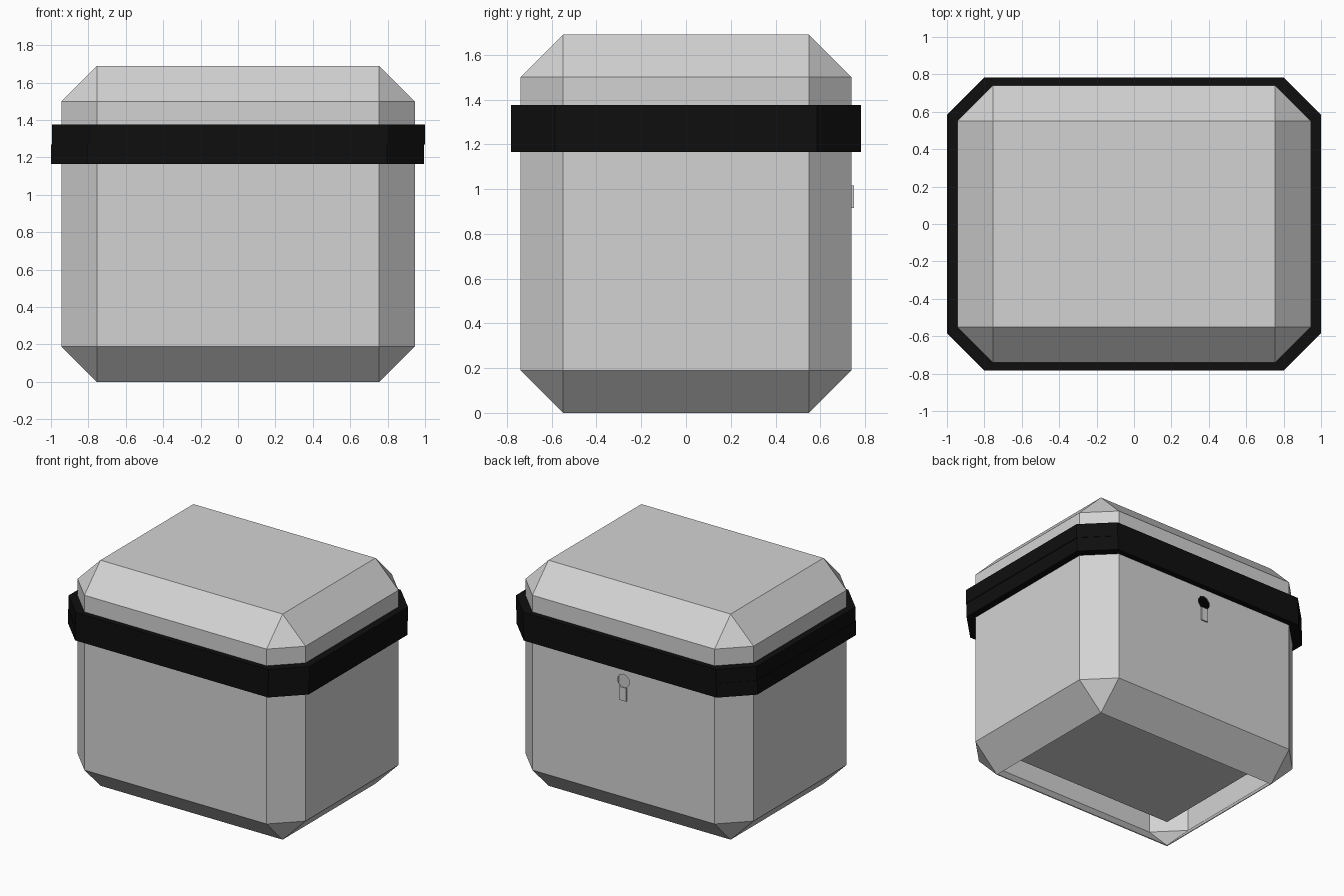
import bpy
import bmesh
from math import pi
from mathutils import Matrix, Vector

cube = bpy.data.objects.get("Cube")
if cube:
    bpy.data.objects.remove(cube, do_unlink=True)


def material(name, rgb):
    mat = bpy.data.materials.new(name)
    mat.use_nodes = True
    mat.diffuse_color = (*rgb, 1)
    mat.node_tree.nodes["Principled BSDF"].inputs["Base Color"].default_value = (*rgb, 1)
    return mat


grey = material("light_grey", (0.65, 0.65, 0.65))
black = material("black", (0.0045, 0.0045, 0.0045))


def make(name, bm, mat):
    bmesh.ops.recalc_face_normals(bm, faces=bm.faces)
    mesh = bpy.data.meshes.new(name)
    bm.to_mesh(mesh)
    bm.free()
    mesh.materials.append(mat)
    obj = bpy.data.objects.new(name, mesh)
    bpy.context.collection.objects.link(obj)
    return obj


def box(size, centre):
    bm = bmesh.new()
    bmesh.ops.create_cube(bm, size=1, matrix=Matrix.Translation(centre) @ Matrix.Diagonal((*size, 1)))
    return bm


def bake(obj):
    # Replace the mesh by its modified result
    graph = bpy.context.evaluated_depsgraph_get()
    mesh = bpy.data.meshes.new_from_object(obj.evaluated_get(graph))
    obj.modifiers.clear()
    obj.data = mesh


HALF_X, HALF_Y, HEIGHT, CUT = 0.945, 0.74, 1.69, 0.19
SPLIT = 1.27


def shell(name, keep_top):
    # Chamfered box, split at the seam, with an open underside
    bm = box((2 * HALF_X, 2 * HALF_Y, HEIGHT), (0, 0, HEIGHT / 2))
    bmesh.ops.bevel(bm, geom=bm.edges[:], offset=CUT, segments=1, affect='EDGES')
    bmesh.ops.recalc_face_normals(bm, faces=bm.faces)
    under = [f for f in bm.faces if f.normal.z < -0.99]
    bmesh.ops.delete(bm, geom=under, context='FACES')
    bmesh.ops.bisect_plane(bm, geom=bm.verts[:] + bm.edges[:] + bm.faces[:],
                           plane_co=(0, 0, SPLIT), plane_no=(0, 0, 1),
                           clear_inner=keep_top, clear_outer=not keep_top)
    obj = make(name, bm, grey)
    thick = obj.modifiers.new("wall", 'SOLIDIFY')
    thick.thickness = 0.006
    thick.offset = -1
    return obj


lid = shell("lid", True)
bake(lid)
body = shell("body", False)

# Round keyhole through the back wall
bm = bmesh.new()
bmesh.ops.create_cone(bm, cap_ends=True, segments=10, radius1=0.05, radius2=0.05, depth=0.2,
                      matrix=Matrix.Translation((0, HALF_Y, 1.06)) @ Matrix.Rotation(pi / 2, 4, 'X'))
cutter = make("keyhole_cutter", bm, grey)
cutter.hide_render = True
hole = body.modifiers.new("keyhole", 'BOOLEAN')
hole.operation = 'DIFFERENCE'
hole.solver = 'EXACT'
hole.object = cutter
bake(body)
bpy.data.objects.remove(cutter, do_unlink=True)

# Raised stem below the keyhole
make("keyhole_stem", box((0.055, 0.012, 0.1), (0, HALF_Y + 0.004, 0.965)), grey)

# Raised floor inside the open base
make("floor", box((2 * (HALF_X - CUT), 2 * (HALF_Y - CUT), 0.008), (0, 0, CUT + 0.004)), grey)


# Dark rims that meet at the seam
def rim(name, bottom, top, shift):
    bm = box((1.995, 1.565, top - bottom), (shift, 0, (bottom + top) / 2))
    corners = [e for e in bm.edges
               if abs((e.verts[0].co - e.verts[1].co).normalized().z) > 0.9]
    bmesh.ops.bevel(bm, geom=corners, offset=0.198, segments=1, affect='EDGES')
    make(name, bm, black)


rim("body_rim", 1.165, SPLIT, -0.0025)
rim("lid_rim", SPLIT, 1.375, 0.0025)
